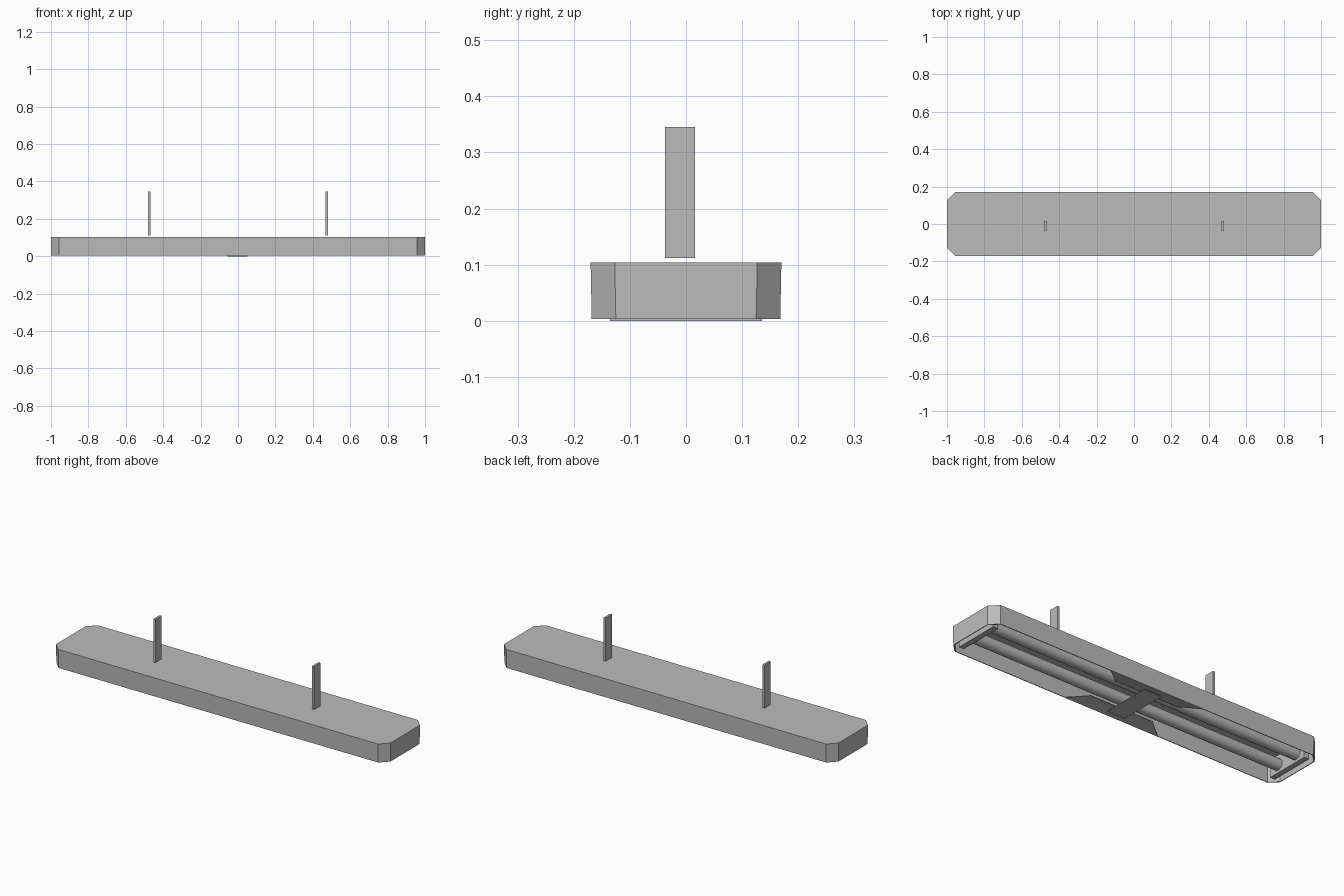
import bpy
import bmesh
from math import radians

if "Cube" in bpy.data.objects:
    bpy.data.objects.remove(bpy.data.objects["Cube"], do_unlink=True)

# Painted metal, used for the whole fixture
metal = bpy.data.materials.new("grey_metal")
metal.use_nodes = True
GREY = (0.5, 0.5, 0.5, 1)
metal.diffuse_color = GREY
metal.node_tree.nodes["Principled BSDF"].inputs["Base Color"].default_value = GREY


def finish(name, bm):
    bmesh.ops.recalc_face_normals(bm, faces=bm.faces[:])
    mesh = bpy.data.meshes.new(name)
    bm.to_mesh(mesh)
    bm.free()
    mesh.materials.append(metal)
    obj = bpy.data.objects.new(name, mesh)
    bpy.context.collection.objects.link(obj)
    return obj


def box(name, x, y, z):
    """Box from (low, high) ranges."""
    bm = bmesh.new()
    bmesh.ops.create_cube(bm, size=1)
    for v in bm.verts:
        v.co = [r[0] if c < 0 else r[1] for c, r in zip(v.co, (x, y, z))]
    return finish(name, bm)


def outline(x, y, cut):
    """Rectangle with chamfered corners."""
    quarter = [(x, y - cut), (x - cut, y)]
    half = quarter + [(-px, py) for px, py in reversed(quarter)]
    return half + [(-px, -py) for px, py in half]


# Housing: chamfered thin-walled tray, open underneath
bm = bmesh.new()
rings = []
for x, y, z in ((1, 0.17, 0.104), (0.999, 0.168, 0.003),
                (0.995, 0.164, 0.003), (0.995, 0.164, 0.099)):
    rings.append([bm.verts.new((px, py, z)) for px, py in outline(x, y, 0.043)])
for a, b in zip(rings, rings[1:]):
    for i in range(len(a)):
        j = (i + 1) % len(a)
        bm.faces.new((a[i], a[j], b[j], b[i]))
bm.faces.new(rings[0])
bm.faces.new(rings[-1])
finish("housing", bm)

# Two lamp tubes along the housing
for name, y in (("front_tube", -0.065), ("back_tube", 0.065)):
    bpy.ops.mesh.primitive_cylinder_add(
        vertices=24, radius=0.03, depth=1.88,
        location=(0, y, 0.047), rotation=(0, radians(90), 0))
    tube = bpy.context.object
    tube.name = name
    tube.data.materials.append(metal)
    bpy.ops.object.shade_smooth_by_angle()

# Lamp holders and hanging straps at both sides
for side, s in (("left", 1), ("right", -1)):
    box(side + "_lamp_holder", sorted((s * 0.935, s * 0.965)),
        (-0.125, 0.125), (0.004, 0.1))
    box(side + "_hanger", (s * 0.475 - 0.006, s * 0.475 + 0.006),
        (-0.037, 0.016), (0.112, 0.345))

# Centre strap below the tubes
box("centre_strap", (-0.055, 0.05), (-0.135, 0.135), (0, 0.003))

# Tapered side plates carrying the strap
for name, s in (("front_plate", -1), ("back_plate", 1)):
    bm = bmesh.new()
    layers = []
    for lift in (0, 0.003):
        layers.append([bm.verts.new((x, s * y, z + lift)) for x, y, z in (
            (-0.28, 0.164, 0.003), (0.28, 0.164, 0.003),
            (0.19, 0.09, 0.014), (-0.19, 0.09, 0.014))])
    low, high = layers
    bm.faces.new(low)
    bm.faces.new(high)
    for i in range(4):
        j = (i + 1) % 4
        bm.faces.new((low[i], low[j], high[j], high[i]))
    finish(name, bm)
